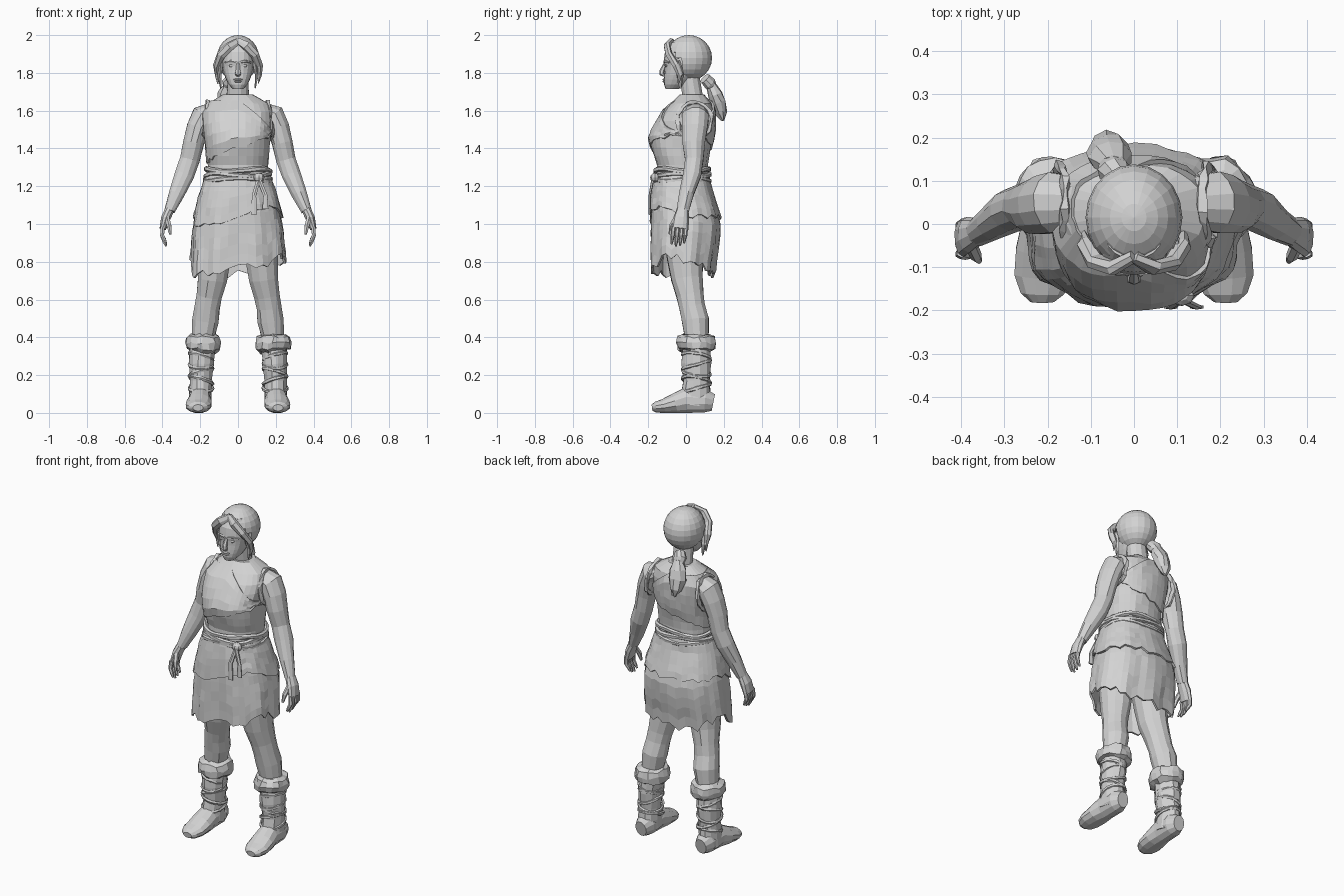
import bpy, bmesh, math, random
from mathutils import Vector

random.seed(4)
if "Cube" in bpy.data.objects:
    bpy.data.objects.remove(bpy.data.objects["Cube"])

GREY = (0.65, 0.65, 0.65, 1)
mat = bpy.data.materials.new("plain grey")
mat.use_nodes = True
mat.diffuse_color = GREY
mat.node_tree.nodes["Principled BSDF"].inputs["Base Color"].default_value = GREY


def finish(bm, name, thickness=0):
    bmesh.ops.recalc_face_normals(bm, faces=bm.faces)
    mesh = bpy.data.meshes.new(name)
    bm.to_mesh(mesh)
    bm.free()
    mesh.materials.append(mat)
    obj = bpy.data.objects.new(name, mesh)
    bpy.context.collection.objects.link(obj)
    if thickness:
        mod = obj.modifiers.new("thickness", "SOLIDIFY")
        mod.thickness = thickness
        mod.offset = -1
    return obj


def skin_rings(bm, rings, cap=True, loop=False):
    n = len(rings[0])
    for i in range(len(rings) - (0 if loop else 1)):
        a, b = rings[i], rings[(i + 1) % len(rings)]
        for j in range(n):
            k = (j + 1) % n
            bm.faces.new((a[j], a[k], b[k], b[j]))
    if cap and not loop:
        bm.faces.new(rings[0])
        bm.faces.new(rings[-1])


def limb(name, path, n=10, ref=(0, 1, 0), side=1, jitter=0.0, loop=False):
    """Tube through (x, y, z, radius across, radius deep)."""
    bm = bmesh.new()
    pts = [Vector((p[0] * side, p[1], p[2])) for p in path]
    rings, last = [], len(pts) - 1
    for i, p in enumerate(pts):
        if loop:
            t = pts[(i + 1) % len(pts)] - pts[i - 1]
        else:
            t = pts[min(i + 1, last)] - pts[max(i - 1, 0)]
        u = t.cross(Vector(ref)).normalized()
        v = u.cross(t).normalized()
        ring = []
        for j in range(n):
            a = math.tau * (j + 0.5) / n
            q = p + u * math.cos(a) * path[i][3] + v * math.sin(a) * path[i][4]
            q += Vector([random.uniform(-jitter, jitter) for _ in range(3)])
            q.z = max(q.z, 0)
            ring.append(bm.verts.new(q))
        rings.append(ring)
    skin_rings(bm, rings, loop=loop)
    return finish(bm, name)


def section(table, z):
    """Half width, front y and back y of a body table at height z."""
    for lo, hi in zip(table, table[1:]):
        if z <= hi[0]:
            break
    t = min(max((z - lo[0]) / (hi[0] - lo[0]), 0), 1)
    return [l + (h - l) * t for l, h in zip(lo[1:], hi[1:])]


def on_body(table, a, z, grow=0.0, power=2.4):
    rx, front, back = section(table, z)
    c, s = math.cos(a), math.sin(a)
    x = math.copysign(abs(c) ** (2 / power), c) * (rx + grow)
    y = math.copysign(abs(s) ** (2 / power), s) * ((back - front) / 2 + grow)
    return Vector((x, y + (front + back) / 2, z))


def drape(name, table, top, bottom, n=40, rows=6, grow=0.0, jag=0.0, fold=0.0,
          jitter=0.003, thickness=0.012, cap=False):
    """Cloth around a body table between two edges given by angle."""
    bm = bmesh.new()
    jags = [random.uniform(-jag, jag) for _ in range(n)]
    rings = []
    for i in range(rows + 1):
        t, ring = i / rows, []
        for j in range(n):
            a = math.tau * j / n
            z = top(a) + (bottom(a) + jags[j] - top(a)) * t
            g = grow + fold * t * math.sin(9 * a) + random.uniform(-jitter, jitter)
            ring.append(bm.verts.new(on_body(table, a, z, g)))
        rings.append(ring)
    skin_rings(bm, rings, cap)
    return finish(bm, name, thickness)


def blob(name, center, size, side=1, seg=8):
    bm = bmesh.new()
    bmesh.ops.create_uvsphere(bm, u_segments=seg, v_segments=6, radius=1)
    for v in bm.verts:
        v.co = Vector([v.co[i] * size[i] + center[i] for i in range(3)])
        v.co.x *= side
    return finish(bm, name)


# Torso and tunic: height, half width, front, back
TORSO = [(1.20, .165, -.165, .115), (1.30, .158, -.15, .112), (1.38, .164, -.178, .125),
         (1.46, .17, -.195, .145), (1.52, .176, -.168, .15), (1.58, .182, -.132, .15),
         (1.625, .18, -.098, .145), (1.66, .13, -.045, .125), (1.69, .07, -.03, .09)]
drape("tunic", TORSO, lambda a: 1.685, lambda a: 1.22, n=28, rows=10,
      thickness=0, cap=True)
drape("tunic_wrap", TORSO, lambda a: 1.655 - .16 * max(0, math.cos(a)),
      lambda a: 1.40 + .07 * math.cos(a), grow=.008, jag=.012, rows=5)

# Layered skirt
SKIRT = [(.66, .255, -.185, .14), (.8, .252, -.188, .155), (.9, .245, -.188, .172),
         (1.0, .235, -.186, .182), (1.08, .218, -.182, .162), (1.18, .19, -.172, .128),
         (1.27, .16, -.158, .112)]


def lower_hem(a):
    c, s = math.cos(a), math.sin(a)
    return .80 - .07 * max(s, 0) ** 2 - .04 * max(-s, 0) + (.05 * c if s < 0 else 0)


drape("skirt_lower", SKIRT, lambda a: 1.12, lower_hem, jag=.025, fold=.008)
drape("skirt_upper", SKIRT, lambda a: 1.26,
      lambda a: 1.04 + .09 * math.cos(a) * max(0, -math.sin(a)),
      grow=.01, jag=.016, fold=.004)

# Rope belt with a knot and hanging ends
for k in range(3):
    turn = []
    for j in range(28):
        a = math.tau * j / 28
        z = 1.235 + .025 * k + .008 * math.sin(3 * a + 2 * k)
        turn.append((*on_body(TORSO, a, z, .01), .013, .014))
    limb("belt_rope", turn, n=6, ref=(0, 0, 1), loop=True, jitter=.002)
blob("belt_knot", (.11, -.165, 1.245), (.03, .025, .025))
for x, z in ((.085, 1.05), (.145, 1.08)):
    limb("belt_end", [(.11, -.175, 1.24, .012, .008), (x, -.192, 1.15, .013, .006),
                      (x, -.192, z, .018, .006)], n=6)

# Neck and head
limb("neck", [(0, .05, 1.62, .075, .06), (0, .035, 1.68, .06, .055),
              (0, .015, 1.80, .055, .055)], n=12)
HEAD = [(1.715, .028, -.108, -.04), (1.745, .055, -.118, .01), (1.79, .073, -.115, .05),
        (1.83, .083, -.112, .08), (1.86, .086, -.118, .09), (1.91, .086, -.112, .1),
        (1.96, .07, -.08, .08)]
drape("head", HEAD, lambda a: 1.96, lambda a: 1.715, n=20, rows=10, jitter=0,
      thickness=0, cap=True)
limb("nose", [(0, -.11, 1.85, .009, .008), (0, -.127, 1.81, .014, .014),
              (0, -.128, 1.795, .018, .014), (0, -.115, 1.785, .012, .006)], n=6)
blob("upper_lip", (0, -.115, 1.765), (.024, .01, .006))
blob("lower_lip", (0, -.114, 1.754), (.02, .01, .006))

# Hair cap, open over the face
bm = bmesh.new()
bmesh.ops.create_uvsphere(bm, u_segments=20, v_segments=12, radius=1)
for v in bm.verts:
    v.co = Vector((v.co.x * .112, v.co.y * .123 + .015, v.co.z * .121 + 1.879))
face_area = [f for f in bm.faces if f.calc_center_median().y < -.03
             and f.calc_center_median().z < 1.94 - .5 * abs(f.calc_center_median().x)]
bmesh.ops.delete(bm, geom=face_area, context="FACES")
finish(bm, "hair_cap", .02)

# Ponytail
limb("ponytail_tie", [(-.03, .10, 1.77, .03, .03), (-.045, .125, 1.745, .042, .034),
                      (-.05, .14, 1.725, .03, .026)], n=9, jitter=.002)
limb("ponytail", [(-.045, .135, 1.735, .03, .026), (-.055, .155, 1.69, .05, .038),
                  (-.06, .17, 1.64, .05, .042), (-.06, .185, 1.59, .035, .03),
                  (-.055, .195, 1.55, .012, .008)], n=9, jitter=.005)

for s, label in ((1, "left"), (-1, "right")):
    # Face details and front locks
    blob(label + "_eye", (.034, -.104, 1.838), (.016, .009, .008), s)
    limb(label + "_brow", [(.012, -.114, 1.857, .006, .007), (.04, -.113, 1.863, .006, .007),
                           (.068, -.09, 1.855, .004, .005)], n=5, ref=(0, 0, 1), side=s)
    limb(label + "_swept_hair", [(.0, -.075, 1.968, .018, .015), (.045, -.1, 1.94, .026, .018),
                                 (.09, -.088, 1.895, .024, .018), (.113, -.05, 1.84, .018, .022),
                                 (.115, -.03, 1.79, .01, .015), (.108, -.04, 1.745, .004, .005)],
         n=7, side=s, jitter=.003)
    limb(label + "_loose_lock", [(.09, -.05, 1.86, .015, .018), (.098, -.03, 1.79, .012, .02),
                                 (.09, -.03, 1.72, .004, .006)], n=6, side=s, jitter=.003)

    # Arm
    limb(label + "_arm", [(.13, .05, 1.595, .05, .06), (.185, .05, 1.57, .066, .072),
                          (.213, .045, 1.51, .06, .07), (.235, .04, 1.43, .056, .062),
                          (.255, .042, 1.34, .053, .05), (.283, .032, 1.26, .053, .05),
                          (.325, .003, 1.16, .043, .04), (.362, -.018, 1.07, .028, .033)],
         n=12, side=s, jitter=.002)
    rim = []
    for j in range(22):
        a = math.tau * j / 22
        rim.append((.17 - .012 * math.sin(a), .045 + .088 * math.cos(a),
                    1.548 + .095 * math.sin(a), .014, .012))
    limb(label + "_armhole_trim", rim, n=5, ref=(1, 0, 0), side=s, jitter=.006, loop=True)

    # Hand with fingers and thumb
    limb(label + "_palm", [(.36, -.017, 1.08, .026, .031), (.383, -.025, 1.03, .026, .042),
                           (.398, -.032, .975, .018, .045)], n=10, side=s)
    for k in range(4):
        y = -.066 + .022 * k
        drop = .012 * abs(k - 1.3)
        limb(label + "_finger", [(.398, y, .985, .013, .012), (.402, y - .004, .94, .012, .011),
                                 (.39, y - .008, .90 + drop, .010, .009),
                                 (.38, y - .01, .878 + drop, .005, .005)], n=6, side=s)
    limb(label + "_thumb", [(.378, -.045, 1.04, .015, .016), (.365, -.075, .99, .014, .014),
                            (.358, -.085, .945, .007, .008)], n=6, side=s)

    # Leg
    limb(label + "_leg", [(.11, -.01, .98, .1, .11), (.125, -.005, .82, .088, .098),
                          (.135, .005, .71, .08, .086), (.153, .022, .62, .07, .073),
                          (.163, .032, .56, .068, .07), (.172, .05, .49, .071, .074),
                          (.183, .055, .41, .062, .066), (.19, .055, .34, .06, .06)],
         n=12, side=s, jitter=.002)

    # Boot: fur cuff, wrapped shaft and foot
    limb(label + "_boot_cuff", [(.187, .055, .415, .062, .068), (.187, .055, .402, .086, .095),
                                (.187, .055, .37, .094, .104), (.187, .055, .338, .09, .1),
                                (.19, .055, .322, .065, .07)], n=18, side=s, jitter=.007)
    limb(label + "_boot_shaft", [(.19, .055, .35, .068, .075), (.194, .055, .26, .066, .08),
                                 (.198, .057, .17, .06, .07), (.2, .052, .1, .06, .08),
                                 (.2, .045, .04, .06, .09)], n=12, side=s, jitter=.003)
    for k in range(5):
        strap = []
        for j in range(16):
            a = math.tau * j / 16
            tilt = .022 * math.sin(a + 2.1 * k)
            strap.append((.196 + .064 * math.cos(a), .055 + .075 * math.sin(a),
                          .13 + .042 * k + tilt, .007, .01))
        limb(label + "_boot_strap", strap, n=5, ref=(0, 0, 1), side=s, jitter=.002, loop=True)
    limb(label + "_foot", [(.2, .145, .055, .036, .046), (.2, .1, .064, .058, .064),
                           (.202, 0, .066, .06, .07), (.206, -.06, .05, .069, .054),
                           (.21, -.12, .036, .069, .038), (.212, -.16, .03, .052, .03),
                           (.212, -.18, .027, .028, .017)], n=12, ref=(0, 0, 1), side=s)
